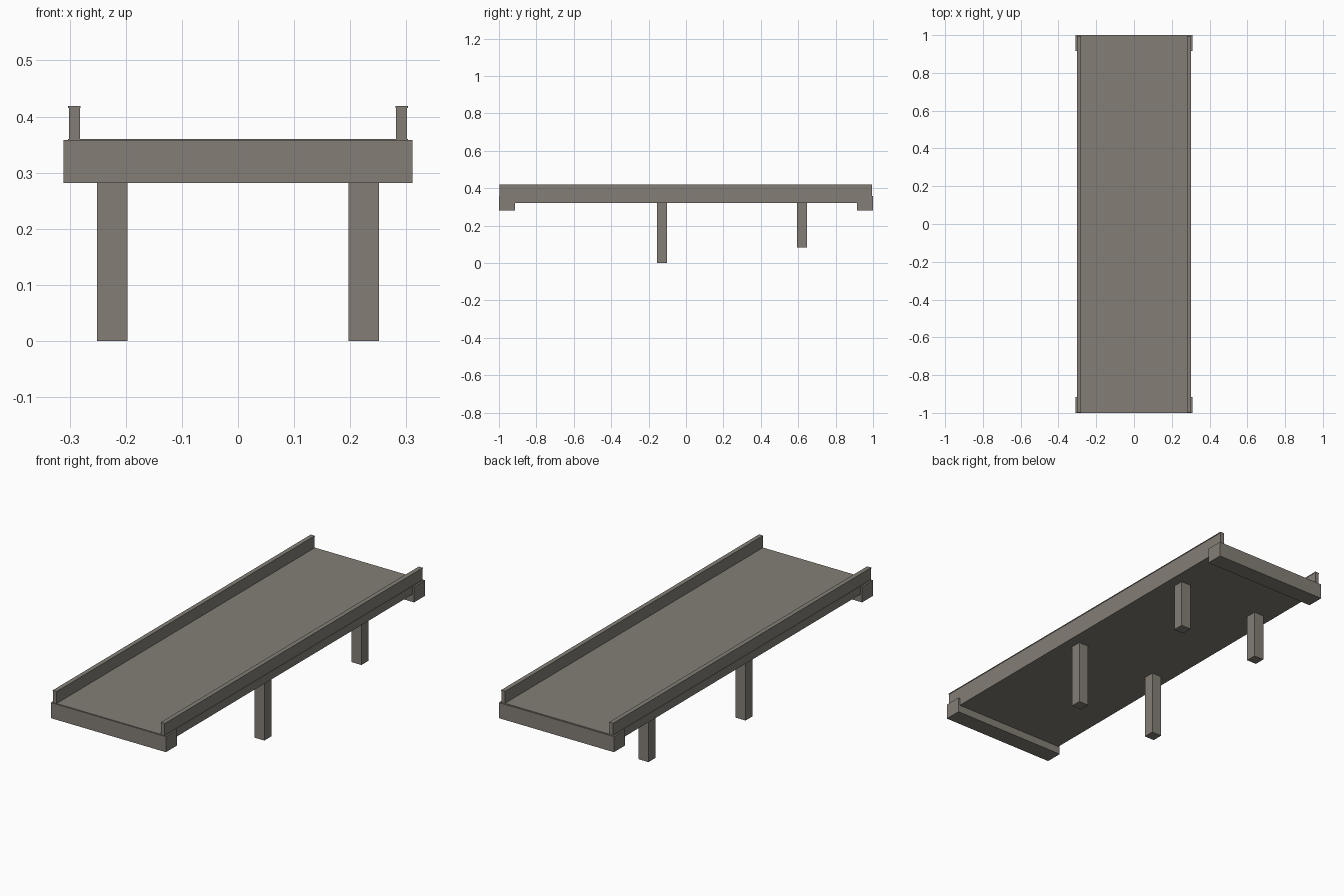
import bpy
import bmesh
from mathutils import Vector

cube = bpy.data.objects.get("Cube")
if cube:
    bpy.data.objects.remove(cube, do_unlink=True)

concrete = bpy.data.materials.new("warm_grey_concrete")
concrete.use_nodes = True
colour = (0.23, 0.21, 0.18, 1)
concrete.diffuse_color = colour
concrete.node_tree.nodes["Principled BSDF"].inputs["Base Color"].default_value = colour


def box(name, x, y, z):
    """Box spanning the given (low, high) range on each axis."""
    low, high = (Vector(c) for c in zip(x, y, z))
    bm = bmesh.new()
    bmesh.ops.create_cube(bm, size=1)
    for v in bm.verts:
        v.co = (low + high) / 2 + v.co * (high - low)
    mesh = bpy.data.meshes.new(name)
    bm.to_mesh(mesh)
    bm.free()
    mesh.materials.append(concrete)
    obj = bpy.data.objects.new(name, mesh)
    bpy.context.collection.objects.link(obj)
    return obj


DECK_BOTTOM, DECK_TOP = 0.32, 0.36
DECK_Y = (-0.997, 0.994)

# Bridge deck
box("deck", (-0.303, 0.303), DECK_Y, (DECK_BOTTOM, DECK_TOP))

# Cross beams under both ends, slightly wider than the deck
box("front_end_beam", (-0.311, 0.311), (-1, -0.915), (0.282, 0.358))
box("back_end_beam", (-0.311, 0.311), (0.915, 1), (0.282, 0.358))

# Low parapets and supporting piers on each side
for side, s in (("left", 1), ("right", -1)):
    span = lambda a, b: sorted((s * a, s * b))
    box(side + "_parapet", span(0.282, 0.301), DECK_Y, (DECK_TOP, 0.416))
    box(side + "_parapet_cap", span(0.281, 0.303), DECK_Y, (0.415, 0.419))
    box(side + "_front_pier", span(0.197, 0.251), (-0.155, -0.101), (0, DECK_BOTTOM))
    box(side + "_back_pier", span(0.197, 0.251), (0.594, 0.648), (0.083, DECK_BOTTOM))
